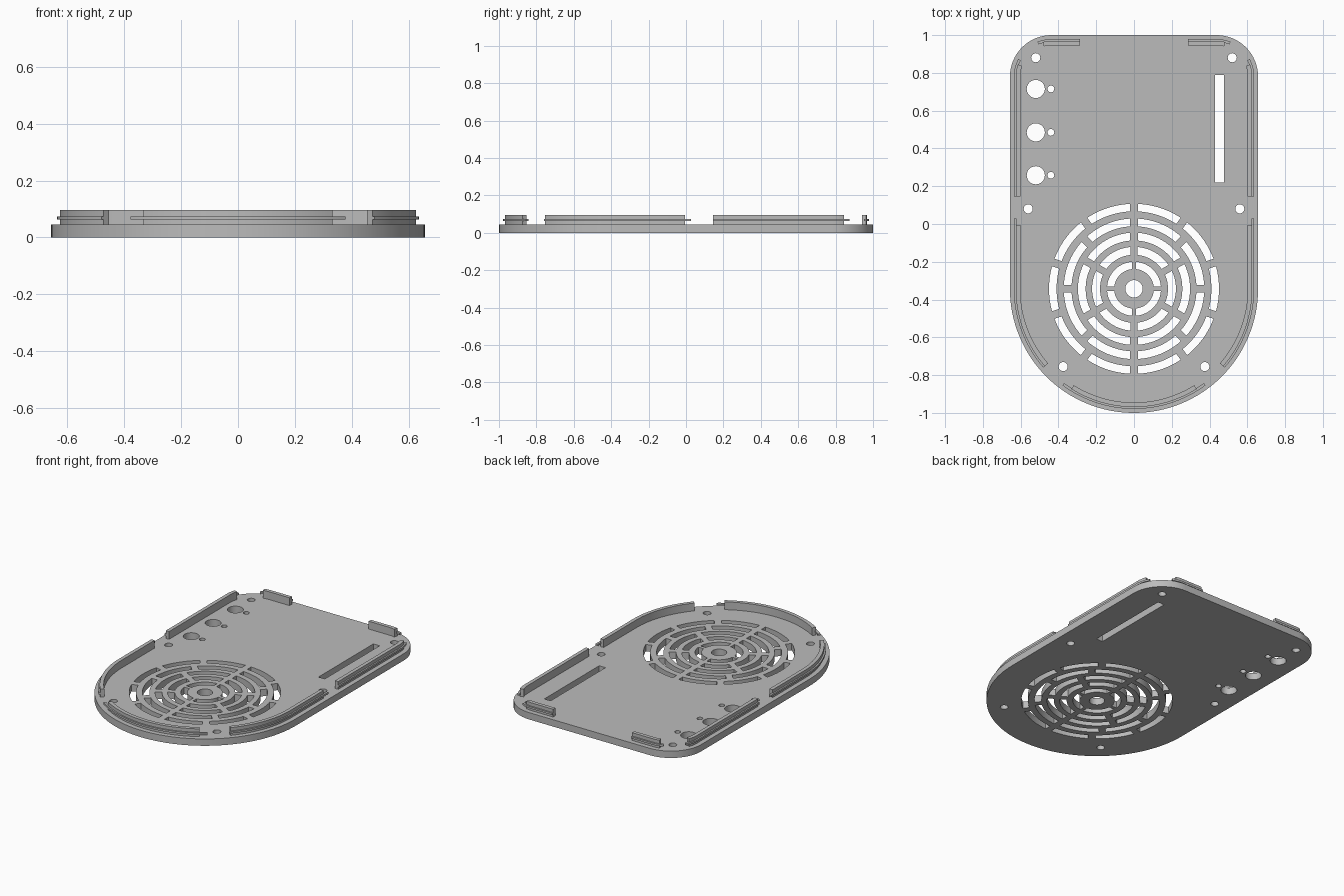
import bpy, bmesh
from math import sin, cos, radians, degrees, pi, asin

if "Cube" in bpy.data.objects:
    bpy.data.objects.remove(bpy.data.objects["Cube"])

W, CY, TOP = 0.657, -0.343, 0.045      # half width, centre of round end, plate thickness
CR, CX, CYB = 0.22, 0.437, 0.78        # back corner radius and centre

grey = bpy.data.materials.new("mid grey plastic")
grey.diffuse_color = (0.5, 0.5, 0.5, 1)
grey.use_nodes = True
grey.node_tree.nodes["Principled BSDF"].inputs["Base Color"].default_value = grey.diffuse_color


def arc(cx, cy, r, a0, a1, n=16):
    """Points along an arc, angles in degrees."""
    return [(cx + r * cos(radians(a0 + (a1 - a0) * i / n)),
             cy + r * sin(radians(a0 + (a1 - a0) * i / n))) for i in range(n + 1)]


def circle(cx, cy, r, n=32):
    return arc(cx, cy, r, 0, 360, n)[:-1]


def slab(name, loops, z0, z1):
    """Flat prism from outlines; inner outlines become holes."""
    cu = bpy.data.curves.new(name, 'CURVE')
    cu.dimensions = '2D'
    cu.fill_mode = 'BOTH'
    cu.extrude = (z1 - z0) / 2
    for loop in loops:
        sp = cu.splines.new('POLY')
        sp.points.add(len(loop) - 1)
        for p, (x, y) in zip(sp.points, loop):
            p.co = (x, y, 0, 1)
        sp.use_cyclic_u = True
    tmp = bpy.data.objects.new(name + "_outline", cu)
    bpy.context.collection.objects.link(tmp)
    dg = bpy.context.evaluated_depsgraph_get()
    me = bpy.data.meshes.new_from_object(tmp.evaluated_get(dg))
    bpy.data.objects.remove(tmp)
    bm = bmesh.new()
    bm.from_mesh(me)
    bmesh.ops.remove_doubles(bm, verts=bm.verts, dist=1e-5)
    bmesh.ops.translate(bm, verts=bm.verts, vec=(0, 0, (z0 + z1) / 2))
    bmesh.ops.recalc_face_normals(bm, faces=bm.faces)
    bm.to_mesh(me)
    bm.free()
    me.materials.clear()
    me.materials.append(grey)
    ob = bpy.data.objects.new(name, me)
    bpy.context.collection.objects.link(ob)
    bpy.ops.object.select_all(action='DESELECT')
    ob.select_set(True)
    bpy.context.view_layer.objects.active = ob
    bpy.ops.object.shade_smooth_by_angle(angle=radians(30))
    return ob


# Base plate outline: round front, two rounded back corners
loops = [arc(0, CY, W, 180, 360, 64) + arc(CX, CYB, CR, 0, 90) + arc(-CX, CYB, CR, 90, 180)]

# Speaker grille: centre hole and rings of curved slots
loops.append(circle(0, CY, 0.046))
for r0, r1, count, gap in [(0.105, 0.143, 4, 0.022), (0.18, 0.222, 6, 0.036),
                           (0.256, 0.297, 6, 0.04), (0.331, 0.372, 8, 0.04),
                           (0.41, 0.45, 10, 0.042)]:
    for k in range(count):
        a0, a1 = 90 + 360 * k / count, 90 + 360 * (k + 1) / count
        go, gi = degrees(asin(gap / 2 / r1)), degrees(asin(gap / 2 / r0))
        loops.append(arc(0, CY, r1, a0 + go, a1 - go, 12) +
                     arc(0, CY, r0, a1 - gi, a0 + gi, 12))

# Screw holes
for s in (-1, 1):
    for x, y in [(0.52, 0.88), (0.56, 0.08), (0.375, -0.755)]:
        loops.append(circle(s * x, y, 0.024, 24))

# Button holes with small light holes beside them
for y in (0.715, 0.485, 0.258):
    loops.append(circle(-0.52, y, 0.048))
    loops.append(circle(-0.44, y, 0.018, 20))

# Long slot
loops.append([(0.43, 0.22), (0.476, 0.22), (0.476, 0.79), (0.43, 0.79)])
slab("base_plate", loops, 0, TOP)


# Rim paths at inset d from the plate edge; "extra" lengthens the snap ridge
def front_path(d, extra):
    a = 4.5 if extra else 0
    return arc(0, CY, W - d, 238 - a, 302 + a, 32)


def front_side_path(d, extra):
    return arc(0, CY, W - d, 319, 360, 24) + [(W - d, 0.028 if extra else -0.005)]


def back_side_path(d, extra):
    return [(W - d, 0.145)] + arc(CX, CYB, CR - d, 0, 28 if extra else 20, 8)


def back_path(d, extra):
    return arc(CX, CYB, CR - d, 68 if extra else 76, 90, 8) + [(0.287, CYB + CR - d)]


def rim(name, path, side):
    """A locating wall with a thin snap ridge on its outer face."""
    for part, d0, d1, z0, z1, extra in [("wall", 0.031, 0.055, TOP - 0.002, 0.096, False),
                                        ("ridge", 0.021, 0.036, 0.062, 0.074, True)]:
        loop = path(d0, extra) + path(d1, extra)[::-1]
        slab(f"{name}_{part}", [[(side * x, y) for x, y in loop]], z0, z1)


rim("front_rim", front_path, 1)
for side, label in ((-1, "left"), (1, "right")):
    rim(label + "_front_side_rim", front_side_path, side)
    rim(label + "_back_side_rim", back_side_path, side)
    rim(label + "_back_rim", back_path, side)
